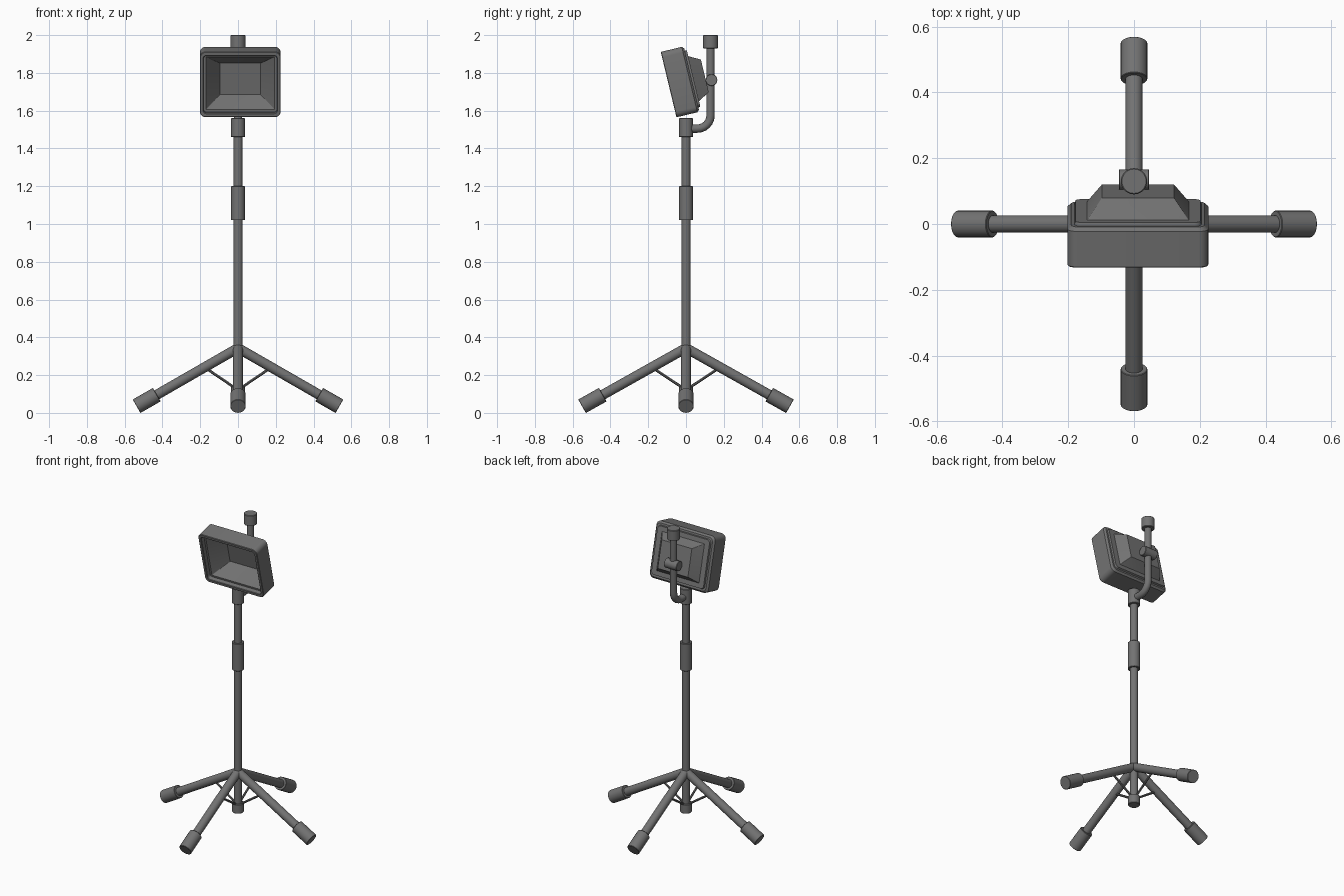
import bpy, bmesh
from math import sin, cos, pi, radians
from mathutils import Vector, Matrix

if "Cube" in bpy.data.objects:
    bpy.data.objects.remove(bpy.data.objects["Cube"])

# Dark grey paint shared by every part
paint = bpy.data.materials.new("dark_grey")
paint.diffuse_color = (0.17, 0.17, 0.17, 1)
paint.use_nodes = True
paint.node_tree.nodes["Principled BSDF"].inputs["Base Color"].default_value = paint.diffuse_color


def finish(bm, name):
    bmesh.ops.recalc_face_normals(bm, faces=bm.faces)
    me = bpy.data.meshes.new(name)
    bm.to_mesh(me)
    bm.free()
    me.materials.append(paint)
    ob = bpy.data.objects.new(name, me)
    bpy.context.collection.objects.link(ob)
    bpy.ops.object.select_all(action='DESELECT')
    ob.select_set(True)
    bpy.context.view_layer.objects.active = ob
    bpy.ops.object.shade_smooth_by_angle(angle=radians(30))
    return ob


def loft(name, rings):
    """Skin a list of equal-length point loops and cap both ends."""
    bm = bmesh.new()
    loops = [[bm.verts.new(p) for p in ring] for ring in rings]
    n = len(loops[0])
    for a, b in zip(loops, loops[1:]):
        for i in range(n):
            j = (i + 1) % n
            bm.faces.new((a[i], a[j], b[j], b[i]))
    bm.faces.new(loops[0])
    bm.faces.new(loops[-1])
    return finish(bm, name)


def rod(name, a, b, r, bevel=0.0, sides=20):
    """Cylinder between two points, with optional chamfered ends."""
    a, b = Vector(a), Vector(b)
    d = b - a
    rot = d.to_track_quat('Z', 'Y')
    steps = [(0, r), (d.length, r)]
    if bevel:
        steps = [(0, r - bevel), (bevel, r),
                 (d.length - bevel, r), (d.length, r - bevel)]
    return loft(name, [[a + rot @ Vector((s * cos(2 * pi * i / sides),
                                          s * sin(2 * pi * i / sides), h))
                        for i in range(sides)] for h, s in steps])


# Telescopic pole with its collars
rod("lower_pole", (0, 0, 0.10), (0, 0, 1.10), 0.025)
rod("upper_pole", (0, 0, 1.10), (0, 0, 1.50), 0.024)
rod("base_collar", (0, 0, 0.08), (0, 0, 0.14), 0.036, 0.003)
rod("middle_collar", (0, 0, 1.02), (0, 0, 1.20), 0.037, 0.002)
rod("top_collar", (0, 0, 1.46), (0, 0, 1.56), 0.037, 0.002)

# Four legs, each with a rubber foot and a thin brace
for k, side in enumerate(("right", "back", "left", "front")):
    s = 1.0 if k % 2 == 0 else 1.025
    turn = Matrix.Rotation(k * pi / 2, 3, 'Z') @ Matrix.Diagonal((s, 1, 1))

    def at(x, z):
        return turn @ Vector((x, 0, z))
    rod(side + "_leg", at(0.0, 0.343), at(0.48, 0.067), 0.0265)
    rod(side + "_foot", at(0.43, 0.0965), at(0.537, 0.035), 0.041, 0.002)
    rod(side + "_brace", at(0.02, 0.135), at(0.175, 0.24), 0.007, sides=8)

# Bent support arm behind the lamp
R = 0.07
path = [(0.0, 1.505, 0)]
path += [(0.13 - R + R * sin(t), 1.505 + R - R * cos(t), t)
         for t in (i * pi / 12 for i in range(7))]
path += [(0.13, 1.95, pi / 2)]
N = 20
loft("support_arm", [[(0.022 * cos(2 * pi * i / N),
                       y - 0.022 * sin(2 * pi * i / N) * sin(t),
                       z + 0.022 * sin(2 * pi * i / N) * cos(t))
                      for i in range(N)] for y, z, t in path])
rod("arm_cap", (0, 0.13, 1.93), (0, 0.13, 2.0), 0.040, 0.003)
rod("tilt_joint", (-0.046, 0.135, 1.762), (0.046, 0.135, 1.762), 0.031, 0.002)

# Lamp head, tilted about x; profile steps are (half width, half height, depth, corner)
TILT = radians(13.5)
UP = Vector((0, -sin(TILT), cos(TILT)))
BACK = Vector((0, cos(TILT), sin(TILT)))
CENTRE = Vector((0.012, -0.092, 1.738))


def frame(hw, hh, depth, r):
    pts = []
    for q, (sx, sz) in enumerate(((1, 1), (-1, 1), (-1, -1), (1, -1))):
        for i in range(6):
            a = q * pi / 2 + i * pi / 10
            pts.append(CENTRE + Vector((sx * (hw - r) + r * cos(a), 0, 0))
                       + UP * (sz * (hh - r) + r * sin(a)) + BACK * depth)
    return pts


loft("lamp_housing", [frame(*f) for f in (
    (0.108, 0.086, 0.130, 0.002),   # reflector floor
    (0.182, 0.144, 0.030, 0.004),   # reflector mouth
    (0.194, 0.156, 0.030, 0.016),   # glass ledge
    (0.194, 0.156, 0.003, 0.016),
    (0.197, 0.159, 0.000, 0.018),
    (0.211, 0.175, 0.000, 0.028),   # front rim
    (0.214, 0.178, 0.003, 0.030),
    (0.214, 0.178, 0.114, 0.030),   # outer wall
    (0.203, 0.167, 0.125, 0.026),
    (0.193, 0.155, 0.125, 0.022),   # stepped back
    (0.190, 0.152, 0.136, 0.020),
    (0.155, 0.122, 0.136, 0.003),   # tapered back
    (0.110, 0.089, 0.197, 0.003))])
